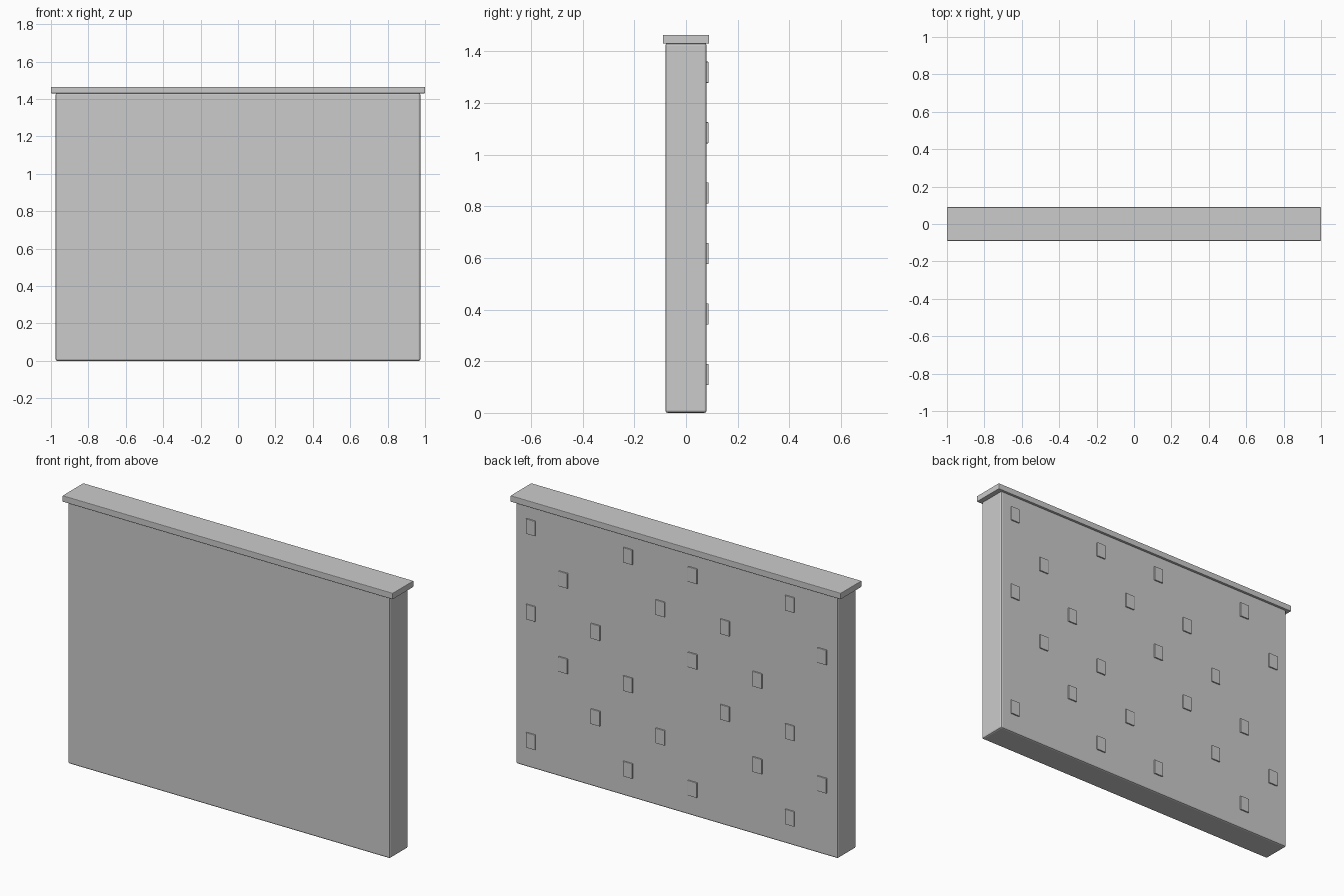
import bpy

if "Cube" in bpy.data.objects:
    bpy.data.objects.remove(bpy.data.objects["Cube"])


def box(name, lo, hi, bevel):
    bpy.ops.mesh.primitive_cube_add(size=1, location=[(a + b) / 2 for a, b in zip(lo, hi)])
    ob = bpy.context.object
    ob.name = name
    ob.scale = [b - a for a, b in zip(lo, hi)]
    bpy.ops.object.transform_apply(location=False, rotation=False, scale=True)
    mod = ob.modifiers.new("soft_edges", 'BEVEL')
    mod.width = bevel
    mod.segments = 2
    return ob


# Main slab and the overhanging cap
box("wall_slab", (-0.975, -0.08, 0), (0.975, 0.08, 1.432), 0.009)
box("wall_cap", (-1, -0.09, 1.43), (1, 0.09, 1.464), 0.003)

# Raised pads on the back: occupied rows for each column, from +x to -x
columns = [(0, 3, 5), (2, 4), (1, 3), (0, 2, 5), (1, 4),
           (0, 3, 5), (2, 4), (1, 3), (0, 2, 5), (1, 4)]
for c, rows in enumerate(columns):
    x = 0.882 - 0.196 * c
    for r in rows:
        z = 0.149 + 0.234 * r
        box(f"back_pad_{c}_{r}", (x - 0.028, 0.07, z - 0.041),
            (x + 0.028, 0.087, z + 0.041), 0.002)
